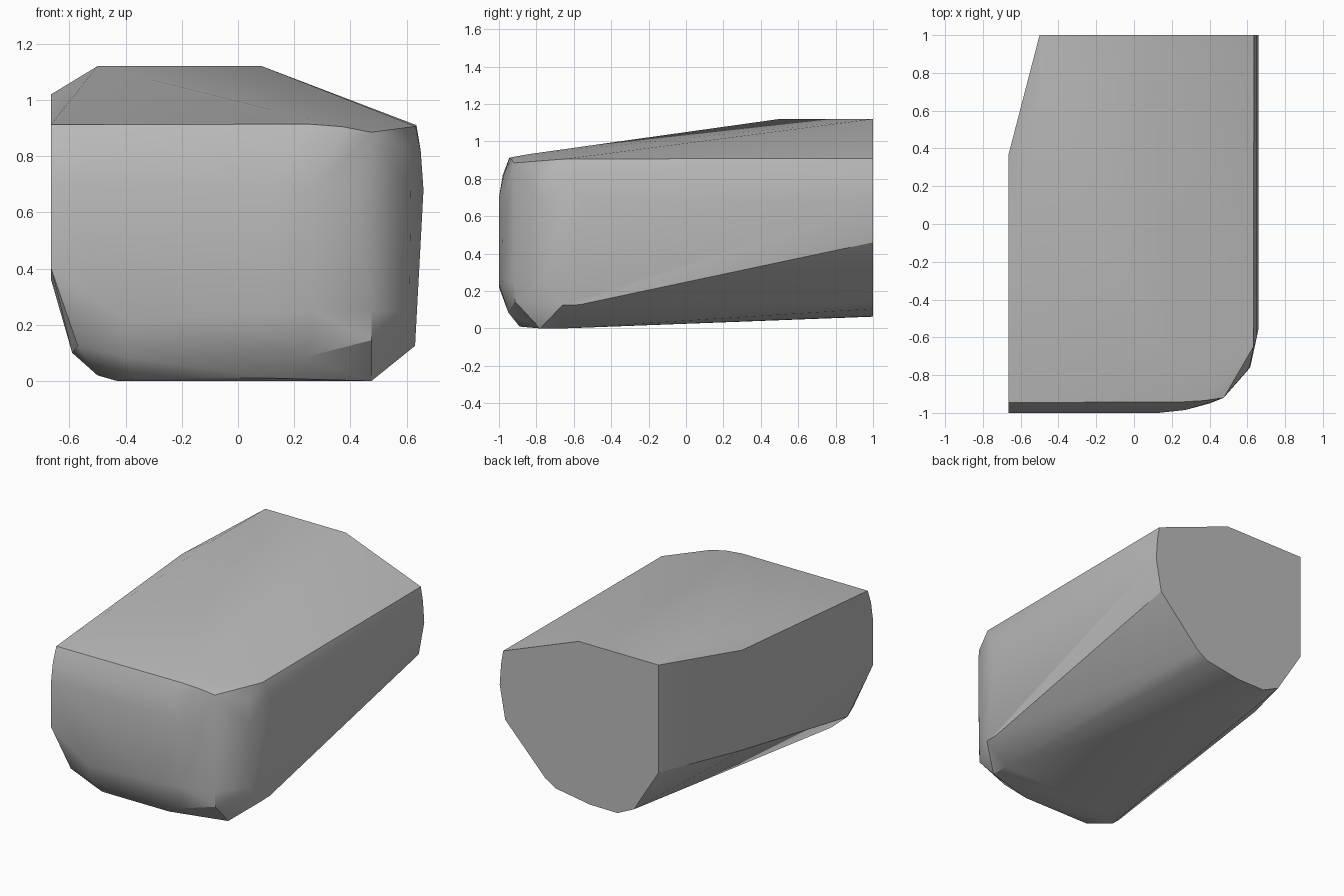
import bpy
import bmesh
import math

cube = bpy.data.objects.get("Cube")
if cube:
    bpy.data.objects.remove(cube, do_unlink=True)

SIDE, BACK, FRONT = -0.665, 1.0, -1.0


def make_material(name, value):
    mat = bpy.data.materials.new(name)
    mat.use_nodes = True
    color = (value, value, value, 1.0)
    mat.diffuse_color = color
    mat.node_tree.nodes["Principled BSDF"].inputs["Base Color"].default_value = color
    return mat


# Flat back cut, as an (x, z) profile
back_cut = [(-0.5, 1.12), (0.085, 1.12), (0.635, 0.91), (0.65, 0.82),
            (0.66, 0.68), (0.62, 0.46), (0.325, 0.15), (0.25, 0.105),
            (0, 0.065), (-0.2, 0.063), (-0.32, 0.12), (-0.5, 0.41)]

# Flat left-hand cut, as a (y, z) profile
side_cut = [(-0.945, 0.912), (-0.98, 0.82), (FRONT, 0.7), (FRONT, 0.4),
            (0.365, 0.36), (0.365, 1.02)]

# Flat front panel, as an (x, z) profile
front_panel = [(0.13, 0.7), (0.13, 0.24), (-0.4, 0.22)]

# Rounded vertical corner: (x, y) path for the middle, upper and lower heights
corner_bands = {
    0.68: [(0.27, -0.985), (0.4, -0.95), (0.48, -0.915), (0.615, -0.76), (0.66, -0.55)],
    0.82: [(0.2, -0.975), (0.47, -0.92), (0.61, -0.76), (0.65, -0.6)],
    0.25: [(0.27, -0.98), (0.475, -0.92), (0.61, -0.76)],
}

# Rims and softened bottom corners
soft_corners = [
    (0.25, -0.942, 0.914), (0.37, -0.935, 0.905), (0.475, -0.92, 0.885),
    (0.632, -0.65, 0.906), (0.25, -0.84, 0.932),
    (0.475, -0.915, 0.145), (0.24, -0.95, 0.085), (-0.4, -0.95, 0.085),
    (-0.57, -0.93, 0.125), (-0.59, -0.84, 0.1), (-0.5, -0.8, 0.02),
    (-0.37, -0.89, 0.01), (0.12, -0.89, 0.01),
    (0.63, -0.66, 0.125), (0.63, -0.57, 0.127),
]

# Flat patch underneath and the crest on top
underside = [(-0.43, -0.78), (-0.4, -0.68), (0.475, -0.78), (0.475, -0.66)]
crest = [(-0.5, 0.5, 1.12)]

points = [(x, BACK, z) for x, z in back_cut]
points += [(SIDE, y, z) for y, z in side_cut]
points += [(x, FRONT, z) for x, z in front_panel]
points += [(x, y, z) for z, path in corner_bands.items() for x, y in path]
points += [(x, y, 0) for x, y in underside]
points += soft_corners + crest

# Wrap the profiles in one faceted skin
bm = bmesh.new()
for p in points:
    bm.verts.new(p)
hull = bmesh.ops.convex_hull(bm, input=bm.verts[:])
inside = [v for v in bm.verts if not v.link_faces]
bmesh.ops.delete(bm, geom=inside, context="VERTS")
bmesh.ops.dissolve_limit(bm, angle_limit=math.radians(0.5),
                         verts=bm.verts[:], edges=bm.edges[:])
bmesh.ops.recalc_face_normals(bm, faces=bm.faces[:])

mesh = bpy.data.meshes.new("rounded_block")
bm.to_mesh(mesh)
bm.free()
mesh.materials.append(make_material("plain grey", 0.5))
block = bpy.data.objects.new("rounded_block", mesh)
bpy.context.collection.objects.link(block)

# Soft shading with the cut rims kept crisp
bpy.ops.object.select_all(action="DESELECT")
block.select_set(True)
bpy.context.view_layer.objects.active = block
bpy.ops.object.shade_smooth_by_angle(angle=math.radians(30))
